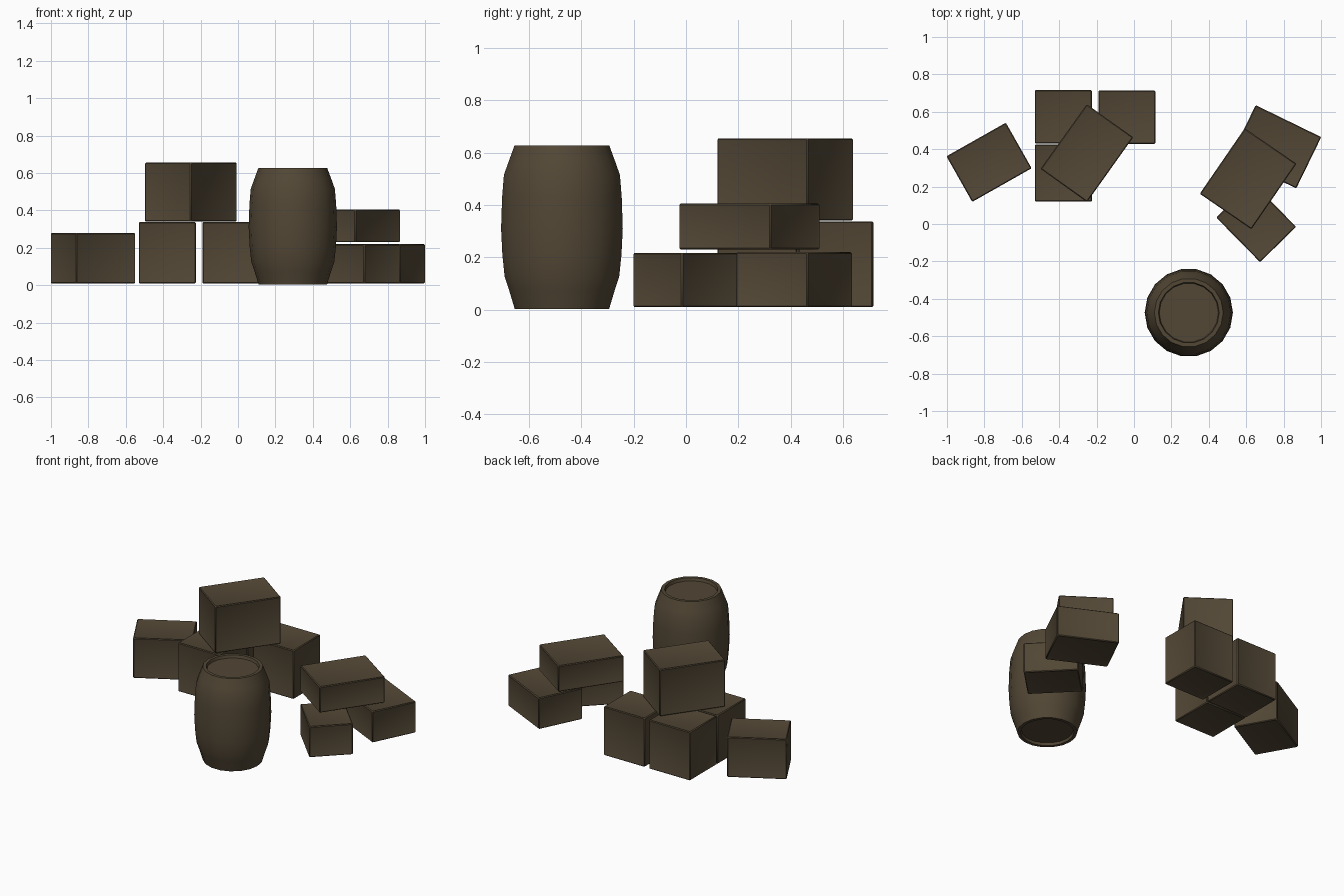
import bpy, bmesh, math
from mathutils import Matrix

if "Cube" in bpy.data.objects:
    bpy.data.objects.remove(bpy.data.objects["Cube"])

wood = bpy.data.materials.new("dark_brown_wood")
wood.diffuse_color = (0.085, 0.063, 0.036, 1)
wood.use_nodes = True
wood.node_tree.nodes["Principled BSDF"].inputs["Base Color"].default_value = wood.diffuse_color


def finish(name, bm, loc, rot, angle):
    bmesh.ops.recalc_face_normals(bm, faces=bm.faces[:])
    me = bpy.data.meshes.new(name)
    bm.to_mesh(me)
    bm.free()
    me.materials.append(wood)
    ob = bpy.data.objects.new(name, me)
    bpy.context.collection.objects.link(ob)
    ob.location = loc
    ob.rotation_euler = (0, 0, math.radians(rot))
    bpy.ops.object.select_all(action='DESELECT')
    ob.select_set(True)
    bpy.context.view_layer.objects.active = ob
    bpy.ops.object.shade_smooth_by_angle(angle=math.radians(angle))


def crate(name, x, y, sx, sy, z0, z1, rot):
    # Box with worn edges and slightly sunken panels
    bm = bmesh.new()
    bmesh.ops.create_cube(bm, size=1, matrix=Matrix.Diagonal((sx, sy, z1 - z0, 1)))
    bmesh.ops.bevel(bm, geom=bm.edges[:], offset=0.005, segments=1, affect='EDGES')
    panels = [f for f in bm.faces if f.calc_area() > 0.02]
    bmesh.ops.inset_individual(bm, faces=panels, thickness=0.018, depth=-0.005)
    finish(name, bm, (x, y, (z0 + z1) / 2), rot, 50)


# Crates: centre x, y, size x, y, bottom, top, turn
crate("left_crate", -0.775, 0.33, 0.365, 0.28, 0.01, 0.28, 29.5)
crate("middle_back_crate", -0.378, 0.573, 0.305, 0.285, 0.01, 0.338, 0)
crate("middle_front_crate", -0.378, 0.272, 0.305, 0.305, 0.01, 0.338, 0)
crate("middle_right_crate", -0.038, 0.571, 0.305, 0.285, 0.01, 0.338, 0)
crate("middle_top_crate", -0.252, 0.379, 0.305, 0.425, 0.34, 0.655, -35.5)
crate("right_back_crate", 0.759, 0.413, 0.39, 0.305, 0.01, 0.22, -26)
crate("right_front_crate", 0.653, 0.010, 0.335, 0.27, 0.01, 0.217, -45.5)
crate("right_top_crate", 0.610, 0.242, 0.335, 0.425, 0.23, 0.405, -34.5)

# Barrel: lathed profile with recessed lids
profile = [(0.158, 0.02), (0.163, 0.003), (0.183, 0.003), (0.205, 0.075),
           (0.222, 0.125), (0.231, 0.21), (0.236, 0.31), (0.232, 0.43),
           (0.225, 0.515), (0.207, 0.565), (0.184, 0.627), (0.163, 0.627),
           (0.158, 0.608)]
sides = 18
bm = bmesh.new()
rings = [[bm.verts.new((r * math.cos(2 * math.pi * i / sides),
                        r * math.sin(2 * math.pi * i / sides), z))
          for i in range(sides)] for r, z in profile]
for a, b in zip(rings, rings[1:]):
    for i in range(sides):
        j = (i + 1) % sides
        bm.faces.new((a[i], a[j], b[j], b[i]))
bm.faces.new(rings[0][::-1])
bm.faces.new(rings[-1])
finish("barrel", bm, (0.293, -0.474, 0), 0, 40)
